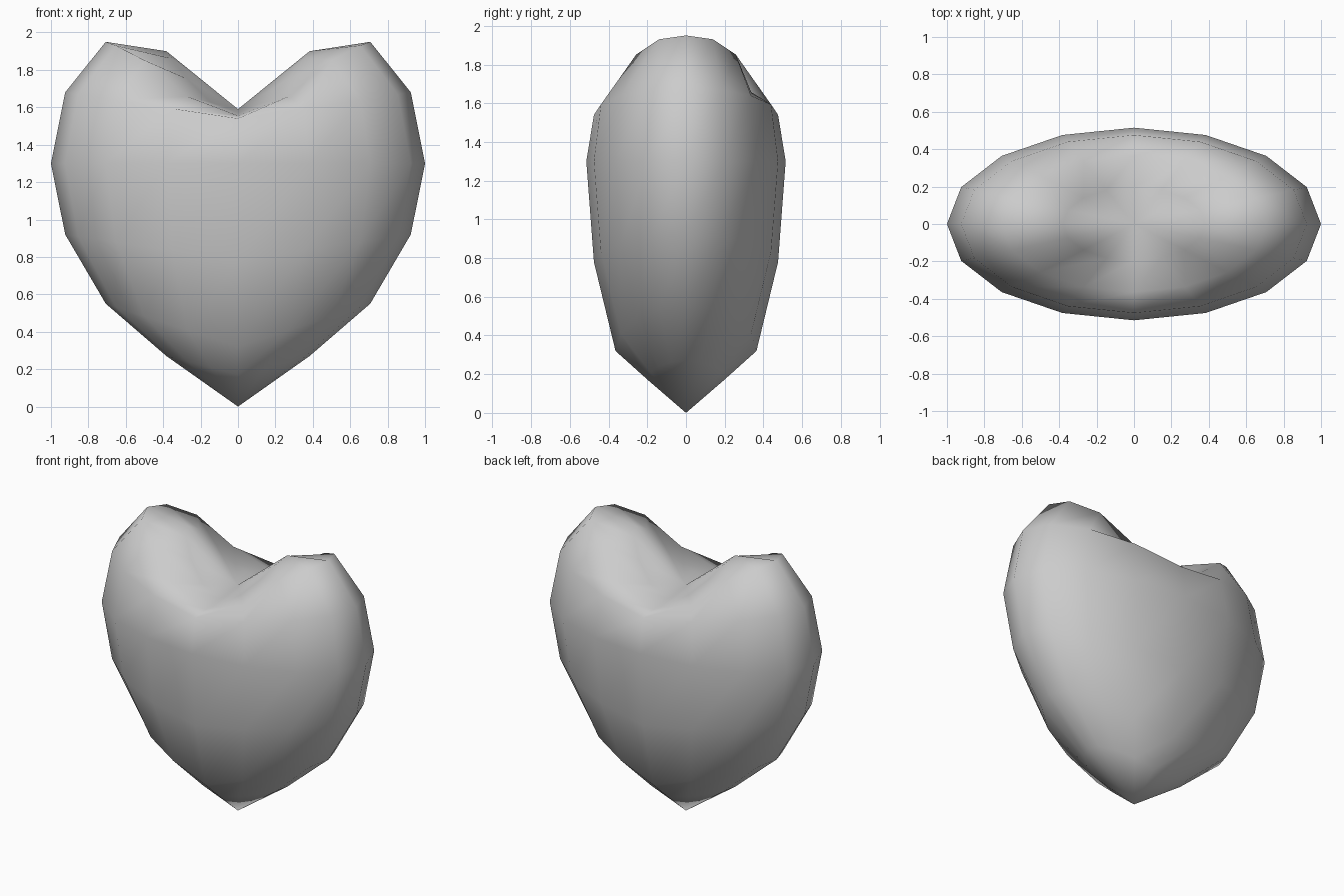
import bpy, bmesh
from math import pi, sin, cos

if "Cube" in bpy.data.objects:
    bpy.data.objects.remove(bpy.data.objects["Cube"])

SEG, DEPTH = 16, 0.515
LINEAR = [cos((4 - i) * pi / 8) for i in range(5)]

# ring: height on the centre line, height at the sides, blend from centre to side
rings = [
    (0.17, 0.27, LINEAR),
    (0.32, 0.55, LINEAR),
    (0.78, 0.92, LINEAR),
    (1.30, 1.30, LINEAR),
    (1.54, 1.68, LINEAR),
    (1.555, 1.95, (0, 0.26, 0.75, 0.95, 1)),
    (1.57, 1.90, (0, 0.17, 0.55, 0.88, 1)),
]

# heart: a 16 x 8 sphere with its rings bent up at the sides
bm = bmesh.new()
bottom = bm.verts.new((0, 0, 0))
top = bm.verts.new((0, 0, 1.59))
loops = []
for r, (z_mid, z_side, blend) in enumerate(rings, 1):
    radius = sin(r * pi / 8)
    loop = []
    for k in range(SEG):
        a = k * 2 * pi / SEG
        step = abs(4 - k % 8)
        z = z_mid + (z_side - z_mid) * blend[step]
        loop.append(bm.verts.new((radius * cos(a), DEPTH * radius * sin(a), z)))
    loops.append(loop)

for k in range(SEG):
    n = (k + 1) % SEG
    bm.faces.new((bottom, loops[0][n], loops[0][k]))
    bm.faces.new((top, loops[-1][k], loops[-1][n]))
    for lo, hi in zip(loops, loops[1:]):
        bm.faces.new((lo[k], lo[n], hi[n], hi[k]))
bmesh.ops.recalc_face_normals(bm, faces=bm.faces)
for f in bm.faces:
    f.smooth = True

mesh = bpy.data.meshes.new("heart")
bm.to_mesh(mesh)
bm.free()
bpy.context.collection.objects.link(bpy.data.objects.new("heart", mesh))
